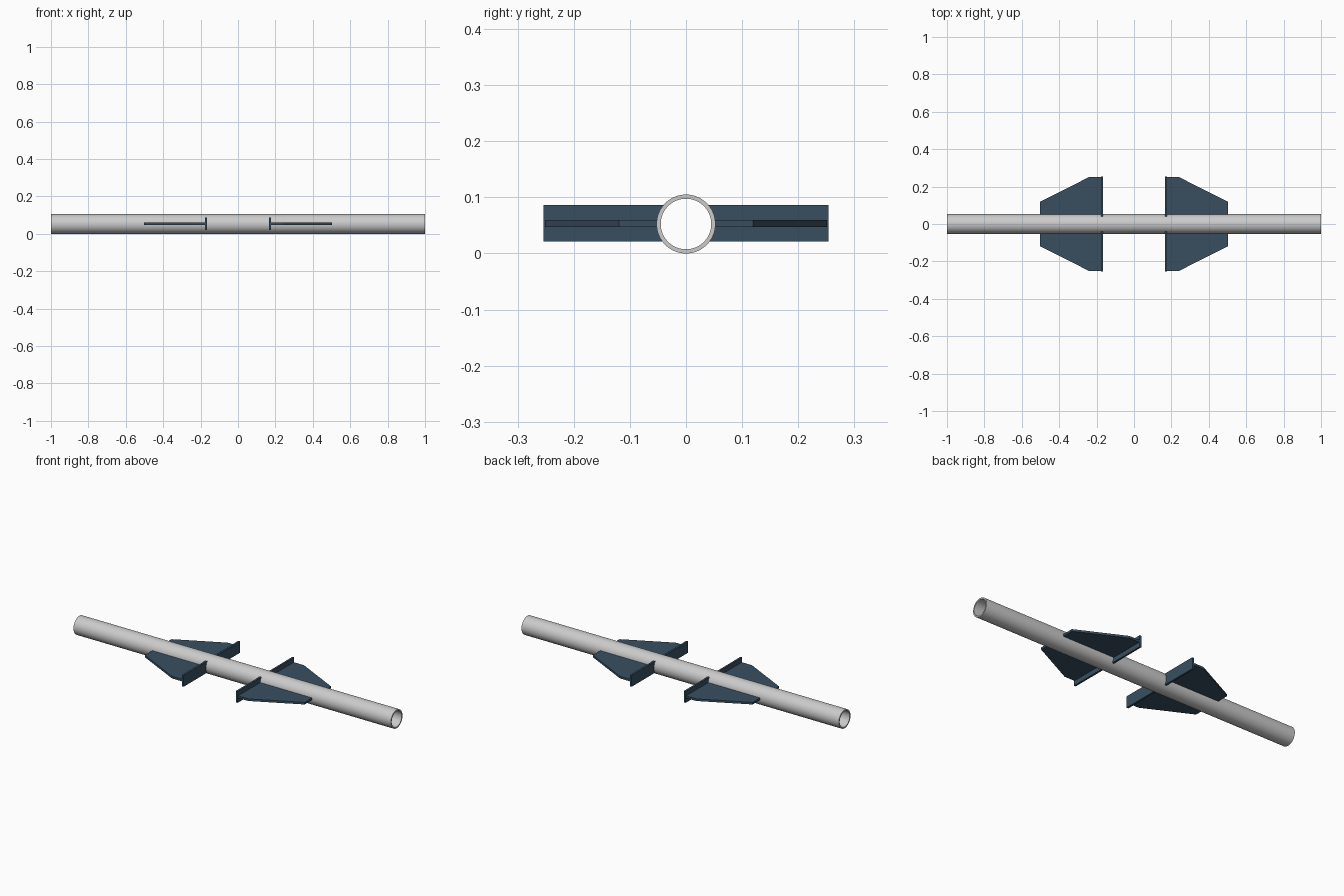
import bpy, bmesh, math

if "Cube" in bpy.data.objects:
    bpy.data.objects.remove(bpy.data.objects["Cube"])

R_OUT, R_IN, ZC = 0.0525, 0.045, 0.0525
blue = bpy.data.materials.new("dark_blue_steel")
blue.diffuse_color = (0.04, 0.078, 0.118, 1)
blue.use_nodes = True
blue.node_tree.nodes["Principled BSDF"].inputs["Base Color"].default_value = blue.diffuse_color


def prism(name, points, offset, mat=None):
    """Extrude a closed outline of 3D points along offset."""
    bm = bmesh.new()
    face = bm.faces.new([bm.verts.new(p) for p in points])
    ext = bmesh.ops.extrude_face_region(bm, geom=[face])
    verts = [g for g in ext["geom"] if isinstance(g, bmesh.types.BMVert)]
    bmesh.ops.translate(bm, verts=verts, vec=offset)
    bmesh.ops.recalc_face_normals(bm, faces=bm.faces)
    me = bpy.data.meshes.new(name)
    bm.to_mesh(me)
    bm.free()
    ob = bpy.data.objects.new(name, me)
    bpy.context.collection.objects.link(ob)
    if mat:
        me.materials.append(mat)
    return ob


# Hollow pipe: ring profile spun around the x axis
bm = bmesh.new()
ring = [bm.verts.new((x, 0, r)) for x, r in
        ((-1, R_OUT), (1, R_OUT), (1, R_IN), (-1, R_IN))]
edges = [bm.edges.new((ring[i], ring[(i + 1) % 4])) for i in range(4)]
bmesh.ops.spin(bm, geom=ring + edges, cent=(0, 0, 0), axis=(1, 0, 0),
               angle=math.tau, steps=64, use_merge=True)
bmesh.ops.remove_doubles(bm, verts=bm.verts, dist=1e-5)
bmesh.ops.recalc_face_normals(bm, faces=bm.faces)
me = bpy.data.meshes.new("pipe")
bm.to_mesh(me)
bm.free()
pipe = bpy.data.objects.new("pipe", me)
pipe.location.z = ZC
bpy.context.collection.objects.link(pipe)
bpy.context.view_layer.objects.active = pipe
pipe.select_set(True)
bpy.ops.object.shade_smooth_by_angle(angle=math.radians(30))

# Inner edge of the end plate follows the pipe wall
H, T, R_FIT = 0.0325, 0.011, 0.0515
a = math.asin(H / R_FIT)
arc = [(R_FIT * math.cos(t), R_FIT * math.sin(t))
       for t in (a * (1 - i / 6) for i in range(13))]
plate = [(0.254, -H), (0.254, H)] + arc
fin = [(0.175, 0.05), (0.503, 0.05), (0.503, 0.119), (0.24, 0.251), (0.175, 0.251)]

# Four tapered fins, each with an upright end plate
for sx, side in ((-1, "left"), (1, "right")):
    for sy, face in ((-1, "front"), (1, "back")):
        prism(f"end_plate_{side}_{face}",
              [(sx * 0.165, sy * y, ZC + 0.001 + z) for y, z in plate],
              (sx * T, 0, 0), blue)
        prism(f"fin_{side}_{face}",
              [(sx * x, sy * y, ZC - 0.005) for x, y in fin],
              (0, 0, 0.012), blue)
